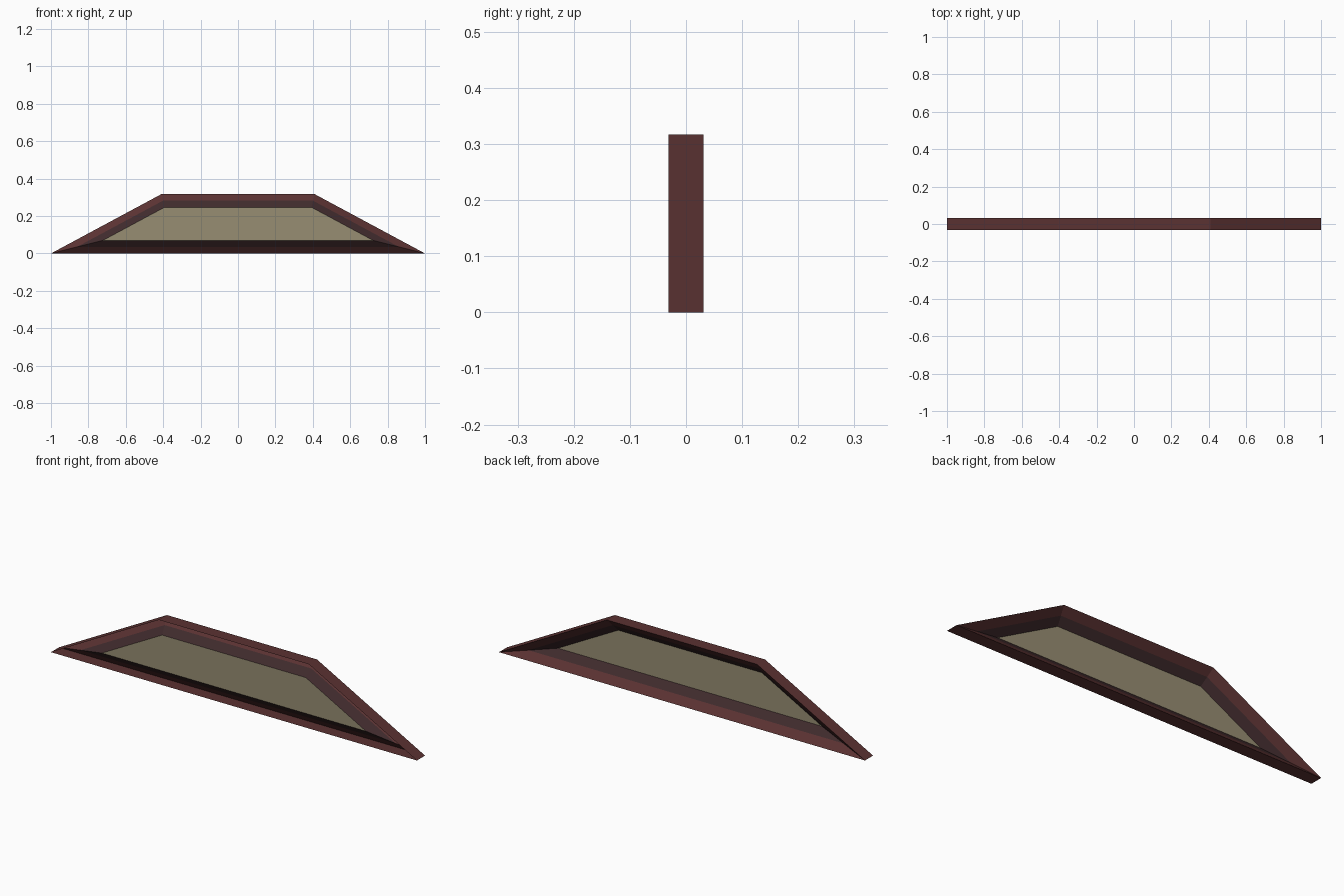
import bpy, math

if "Cube" in bpy.data.objects:
    bpy.data.objects.remove(bpy.data.objects["Cube"])

W, T, H, D = 1.0, 0.41, 0.317, 0.0315   # half base, half top, height, half depth
BAND = 0.07                              # width of the frame seen from the front
ang = math.atan2(H, W - T)


def material(name, rgba):
    m = bpy.data.materials.new(name)
    m.diffuse_color = rgba
    m.use_nodes = True
    m.node_tree.nodes["Principled BSDF"].inputs["Base Color"].default_value = m.diffuse_color
    return m


red = material("red brown wood", (0.105, 0.032, 0.032, 1))
brown = material("dark brown wood", (0.052, 0.024, 0.026, 1))
pane = material("tinted glass", (0.31, 0.27, 0.17, 0.8))


def loop(d, y):
    """Trapezoid outline inset evenly by d, at depth y."""
    b = W - d / math.tan(ang / 2)
    t = T - d * math.tan(ang / 2)
    return [(-b, y, d), (b, y, d), (t, y, H - d), (-t, y, H - d)]


def make(name, verts, faces, mat):
    me = bpy.data.meshes.new(name)
    me.from_pydata(verts, [], faces)
    me.materials.append(mat)
    ob = bpy.data.objects.new(name, me)
    bpy.context.collection.objects.link(ob)
    return ob


def band(name, a, b, mat):
    """Closed strip of four quads between two inset loops (d, y)."""
    faces = [(i, (i + 1) % 4, 4 + (i + 1) % 4, 4 + i) for i in range(4)]
    return make(name, loop(*a) + loop(*b), faces, mat)


# outer rim, full depth
band("outer_rim", (0, -D), (0, D), red)
# sloping moulding from the back of the rim forward to the glass
band("outer_moulding", (0, D), (BAND / 2, 0), red)
band("inner_moulding", (BAND / 2, 0), (BAND, -D), brown)
# glass pane held at the front
make("glass_pane", loop(BAND, -D), [(0, 1, 2, 3)], pane)
